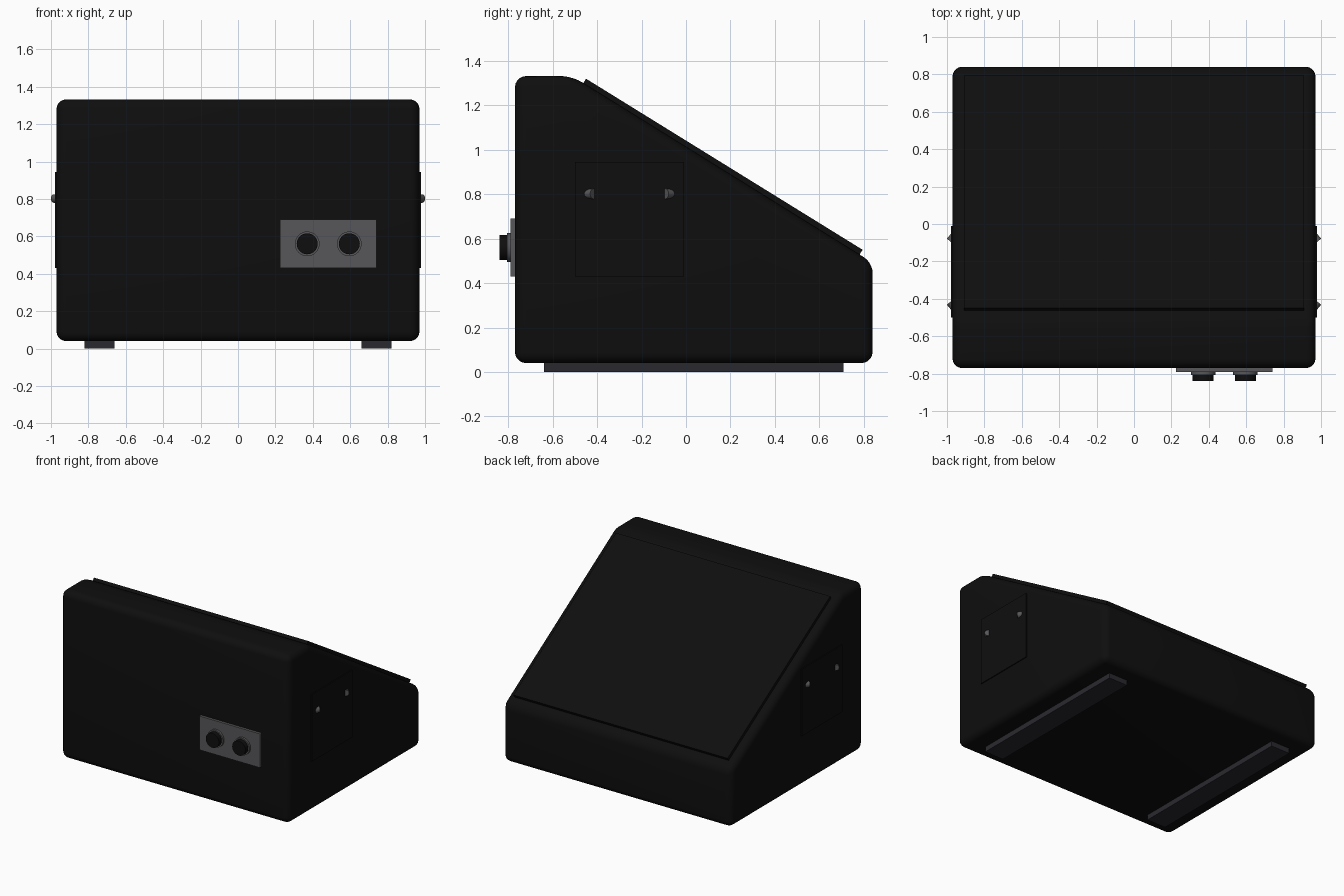
import bpy, bmesh, math
from mathutils import Vector

if "Cube" in bpy.data.objects:
    bpy.data.objects.remove(bpy.data.objects["Cube"])


def mat(name, r, g, b):
    m = bpy.data.materials.new(name)
    m.diffuse_color = (r, g, b, 1)
    m.use_nodes = True
    m.node_tree.nodes["Principled BSDF"].inputs["Base Color"].default_value = m.diffuse_color
    return m


BLACK = mat("matte black", 0.0045, 0.0045, 0.0045)
RUBBER = mat("dark rubber", 0.022, 0.022, 0.028)
METAL = mat("grey metal", 0.095, 0.095, 0.1)


def prism(name, profile, x0, x1, material, bevel=0.0, segments=4):
    """Extrude a y-z profile along x."""
    bm = bmesh.new()
    f = bm.faces.new([bm.verts.new((x0, y, z)) for y, z in profile])
    ext = bmesh.ops.extrude_face_region(bm, geom=[f])
    moved = [v for v in ext["geom"] if isinstance(v, bmesh.types.BMVert)]
    bmesh.ops.translate(bm, verts=moved, vec=(x1 - x0, 0, 0))
    bmesh.ops.recalc_face_normals(bm, faces=bm.faces)
    if bevel:
        bmesh.ops.bevel(bm, geom=bm.edges[:], offset=bevel, segments=segments,
                        profile=0.5, affect='EDGES', clamp_overlap=True)
    me = bpy.data.meshes.new(name)
    bm.to_mesh(me)
    bm.free()
    me.materials.append(material)
    ob = bpy.data.objects.new(name, me)
    bpy.context.collection.objects.link(ob)
    return ob


def box(name, x, y, z, material):
    return prism(name, [(y[0], z[0]), (y[1], z[0]), (y[1], z[1]), (y[0], z[1])],
                 x[0], x[1], material)


def smooth(ob):
    bpy.ops.object.select_all(action='DESELECT')
    ob.select_set(True)
    bpy.context.view_layer.objects.active = ob
    bpy.ops.object.shade_smooth_by_angle(angle=math.radians(35))


def rod(name, start, end, radius, material, sides=32):
    a, b = Vector(start), Vector(end)
    bpy.ops.mesh.primitive_cylinder_add(vertices=sides, radius=radius,
                                        depth=(b - a).length, location=(a + b) / 2)
    ob = bpy.context.object
    ob.name = name
    ob.rotation_euler = (b - a).to_track_quat('Z', 'Y').to_euler()
    ob.data.materials.append(material)
    smooth(ob)
    return ob


# wedge-shaped cabinet with rounded edges
body = prism("cabinet", [(-0.77, 0.04), (0.84, 0.04), (0.84, 0.492),
                         (-0.513, 1.332), (-0.77, 1.332)], -0.97, 0.97, BLACK, 0.05, 5)
smooth(body)

# raised sloping panel
n = Vector((0.527, 0.85)) * 0.06
top, low = Vector((-0.45, 1.32)), Vector((0.795, 0.55))
prism("sloping_panel", [tuple(top), tuple(low), tuple(low - n), tuple(top - n)],
      -0.91, 0.91, BLACK)

for s, side in ((-1, "left"), (1, "right")):
    # bottom runners
    box("runner_" + side, sorted((s * 0.66, s * 0.82)), (-0.64, 0.71), (0.0, 0.05), RUBBER)
    # side plates with angled handle pegs
    box("side_plate_" + side, sorted((s * 0.95, s * 0.978)), (-0.5, -0.01), (0.43, 0.945), BLACK)
    for y, d in ((-0.42, 1), (-0.09, -1)):
        rod("handle_peg_" + side, (s * 0.93, y - d * 0.06, 0.802),
            (s * 0.983, y + d * 0.003, 0.802), 0.023, METAL, 16)

# front control plate with two knobs
box("control_plate", (0.225, 0.74), (-0.79, -0.75), (0.43, 0.69), METAL)
for x in (0.37, 0.595):
    rod("knob_collar", (x, -0.78, 0.56), (x, -0.806, 0.56), 0.066, METAL)
    rod("knob", (x, -0.78, 0.56), (x, -0.84, 0.56), 0.056, BLACK)
